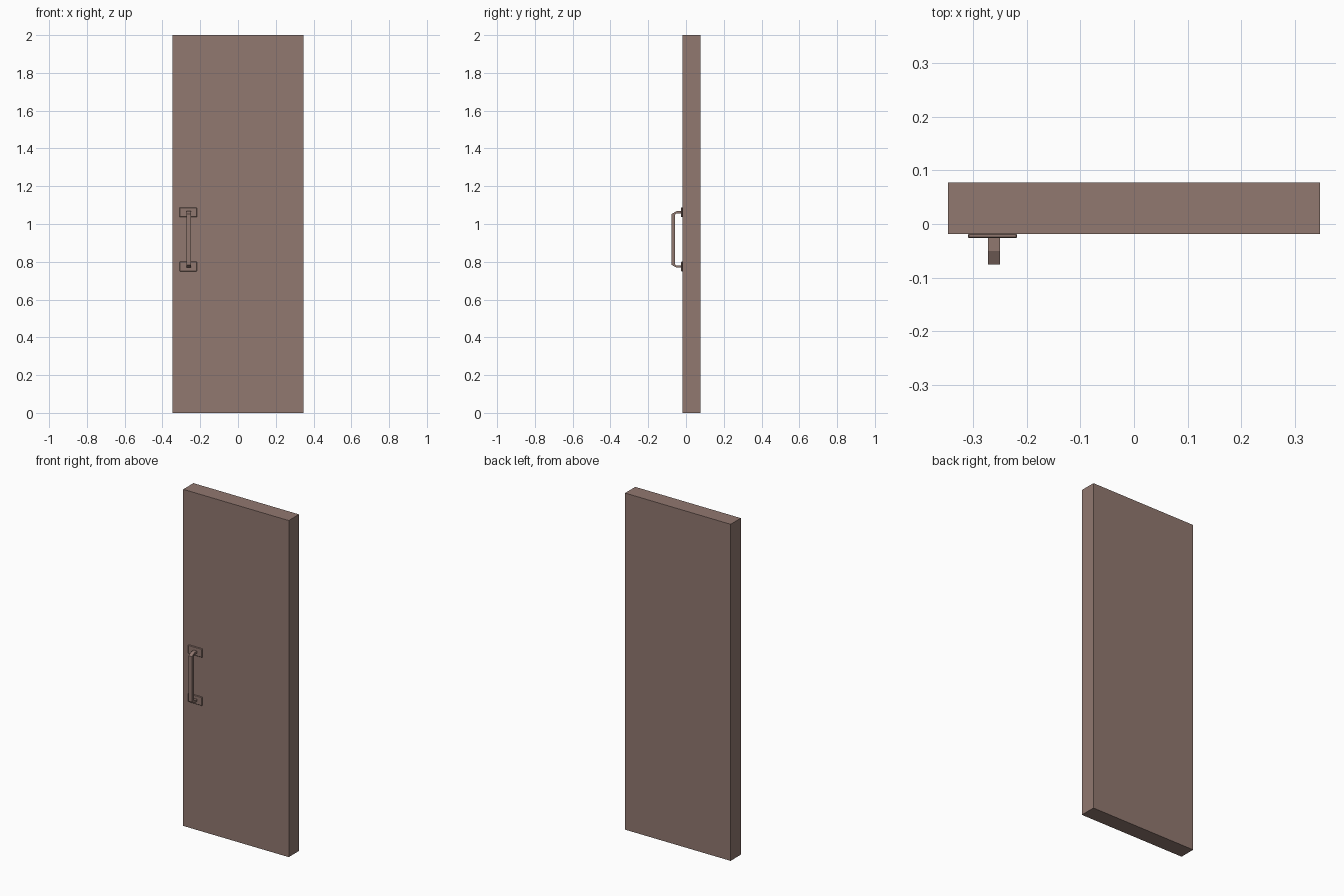
import bpy, bmesh

if "Cube" in bpy.data.objects:
    bpy.data.objects.remove(bpy.data.objects["Cube"])

# single flat colour
mat = bpy.data.materials.new("dusty_brown")
mat.diffuse_color = (0.283, 0.188, 0.162, 1)
mat.use_nodes = True
mat.node_tree.nodes["Principled BSDF"].inputs["Base Color"].default_value = mat.diffuse_color


def finish(bm, name):
    bmesh.ops.recalc_face_normals(bm, faces=bm.faces)
    me = bpy.data.meshes.new(name)
    bm.to_mesh(me)
    bm.free()
    me.materials.append(mat)
    ob = bpy.data.objects.new(name, me)
    bpy.context.collection.objects.link(ob)
    return ob


def box(name, lo, hi):
    bm = bmesh.new()
    bmesh.ops.create_cube(bm, size=1)
    for v in bm.verts:
        for i in range(3):
            v.co[i] = lo[i] if v.co[i] < 0 else hi[i]
    return finish(bm, name)


# door slab
FRONT = -0.019
box("door_panel", (-0.347, FRONT, 0), (0.347, 0.077, 2))

# handle: U-shaped side profile with chamfered corners, mirrored about its middle height
MID = 0.9185
half = [(FRONT, 0.149), (-0.050, 0.149), (-0.076, 0.135)]
inner = [(FRONT, 0.137), (-0.052, 0.137), (-0.058, 0.131)]
outer_path = half + [(y, -z) for y, z in reversed(half)]
inner_path = inner + [(y, -z) for y, z in reversed(inner)]
bm = bmesh.new()
strips = []
for x in (-0.272, -0.250):
    o = [bm.verts.new((x, y, MID + z)) for y, z in outer_path]
    n = [bm.verts.new((x, y, MID + z)) for y, z in inner_path]
    strips.append((o, n))
(o1, n1), (o2, n2) = strips
for i in range(len(o1) - 1):
    j = i + 1
    for q in ((o1[i], o1[j], n1[j], n1[i]), (o2[i], o2[j], n2[j], n2[i]),
              (o1[i], o1[j], o2[j], o2[i]), (n1[i], n1[j], n2[j], n2[i])):
        bm.faces.new(q)
for k in (0, -1):
    bm.faces.new((o1[k], n1[k], n2[k], o2[k]))
finish(bm, "pull_handle")

# mounting plates behind each end of the handle, with lightly eased edges
for name, s in (("upper_mounting_plate", 1), ("lower_mounting_plate", -1)):
    zc = MID + s * 0.1435
    plate = box(name, (-0.310, FRONT - 0.0075, zc - 0.0255), (-0.218, FRONT + 0.001, zc + 0.0255))
    bev = plate.modifiers.new("eased_edges", 'BEVEL')
    bev.width = 0.002
    bev.segments = 1
